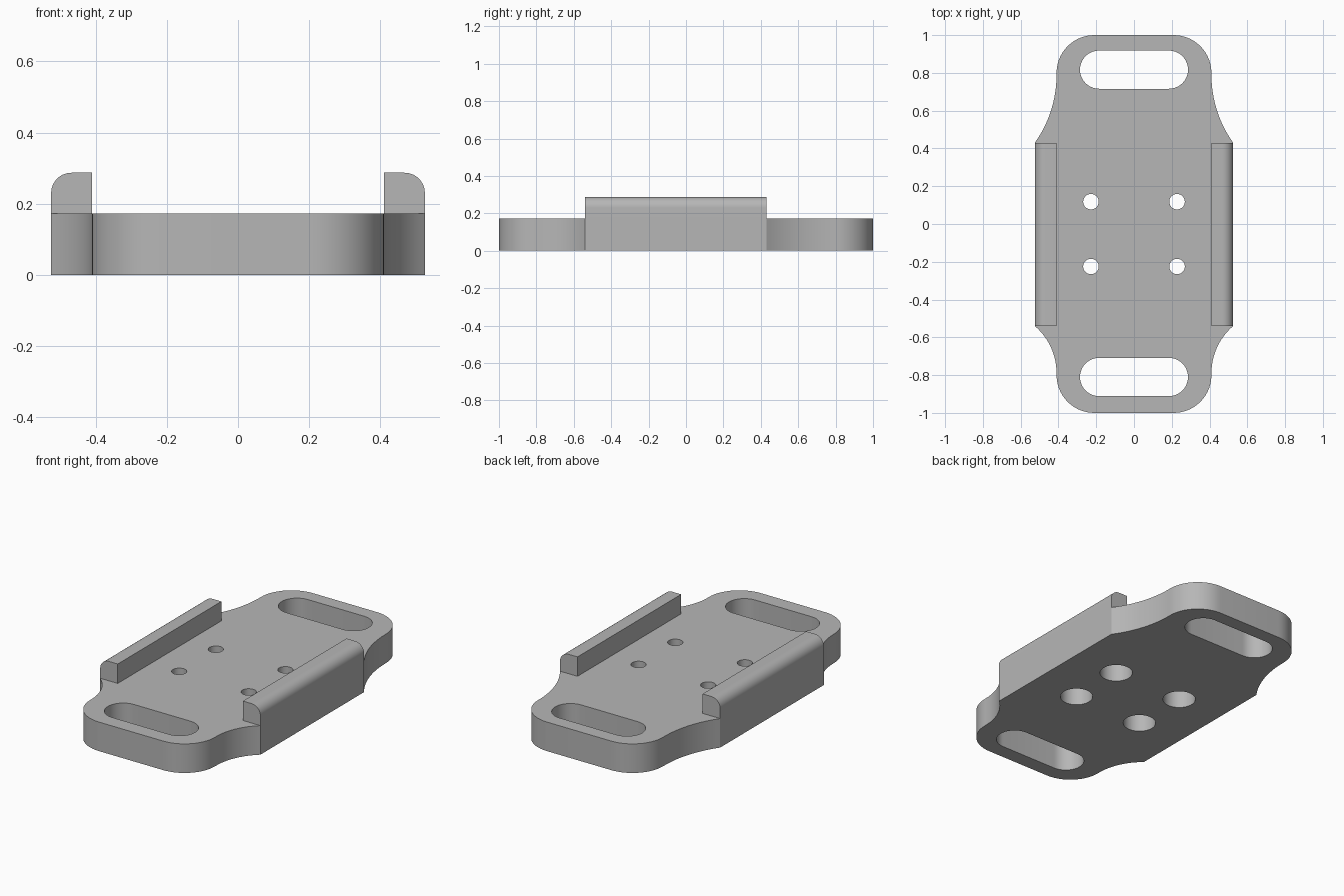
import bpy
import bmesh
from math import pi, cos, sin, asin, radians
from mathutils import Matrix

cube = bpy.data.objects.get("Cube")
if cube:
    bpy.data.objects.remove(cube, do_unlink=True)

THICK, TOP = 0.172, 0.287
HALF_END, HALF_MID = 0.41, 0.525
RAIL_FRONT, RAIL_BACK = -0.54, 0.43

gray = bpy.data.materials.new("plain gray")
gray.use_nodes = True
gray.diffuse_color = (0.47, 0.47, 0.47, 1)
gray.node_tree.nodes["Principled BSDF"].inputs["Base Color"].default_value = gray.diffuse_color


def arc(cx, cy, r, a0, a1, steps):
    return [(cx + r * cos(a0 + (a1 - a0) * i / steps),
             cy + r * sin(a0 + (a1 - a0) * i / steps)) for i in range(steps + 1)]


def prism(name, outline, low, high, matrix=Matrix()):
    """Extrude a closed 2D outline from low to high, then place it."""
    bm = bmesh.new()
    face = bm.faces.new([bm.verts.new((x, y, low)) for x, y in outline])
    new = bmesh.ops.extrude_face_region(bm, geom=[face])["geom"]
    bmesh.ops.translate(bm, vec=(0, 0, high - low),
                        verts=[v for v in new if isinstance(v, bmesh.types.BMVert)])
    bm.transform(matrix)
    bmesh.ops.recalc_face_normals(bm, faces=bm.faces)
    mesh = bpy.data.meshes.new(name)
    bm.to_mesh(mesh)
    bm.free()
    obj = bpy.data.objects.new(name, mesh)
    bpy.context.collection.objects.link(obj)
    mesh.materials.append(gray)
    return obj


def select_only(obj):
    bpy.ops.object.select_all(action="DESELECT")
    obj.select_set(True)
    bpy.context.view_layer.objects.active = obj


def cut(target, cutter):
    mod = target.modifiers.new("cut", "BOOLEAN")
    mod.operation, mod.solver, mod.object = "DIFFERENCE", "EXACT", cutter
    select_only(target)
    bpy.ops.object.modifier_apply(modifier=mod.name)
    bpy.data.objects.remove(cutter, do_unlink=True)


def quarter(shoulder):
    """Right-hand edge of one end: concave flare, then rounded corner."""
    tangent, flare = 0.79, HALF_MID - HALF_END
    rise = tangent - shoulder
    r = (flare ** 2 + rise ** 2) / (2 * flare)
    curve = arc(HALF_END + r, tangent, r, pi + asin(rise / r), pi, 12)
    return curve + arc(HALF_END - 0.2, 0.8, 0.2, 0, pi / 2, 14)


# Base plate outline, different flare at each end
back = quarter(RAIL_BACK)
front = [(x, -y) for x, y in reversed(quarter(-RAIL_FRONT))]
side = front + back
plate = prism("base_plate", side + [(-x, y) for x, y in reversed(side)], 0, THICK)

# Strap slots
for y in (-0.81, 0.817):
    slot = arc(0.185, y, 0.101, -pi / 2, pi / 2, 20) + arc(-0.185, y, 0.101, pi / 2, 1.5 * pi, 20)
    cut(plate, prism("slot_cutter", slot, -0.1, 0.4))

# Screw holes with counterbores underneath
for x in (-0.228, 0.228):
    for y in (-0.225, 0.118):
        for r, high in ((0.09, 0.115), (0.041, 0.4)):
            cut(plate, prism("hole_cutter", arc(x, y, r, 0, 2 * pi, 40)[:-1], -0.1, high))

# Side rails with rounded outer top edge
radius = 0.057
profile = [(HALF_END, THICK), (HALF_MID, THICK)]
profile += arc(HALF_MID - radius, TOP - radius, radius, 0, pi / 2, 12) + [(HALF_END, TOP)]
stand = Matrix.Rotation(pi / 2, 4, "X")
parts = [plate]
for name, sign in (("left_rail", 1), ("right_rail", -1)):
    outline = [(sign * x, z) for x, z in profile]
    parts.append(prism(name, outline, -RAIL_BACK, -RAIL_FRONT, stand))

for part in parts:
    select_only(part)
    bpy.ops.object.shade_smooth_by_angle(angle=radians(25))
